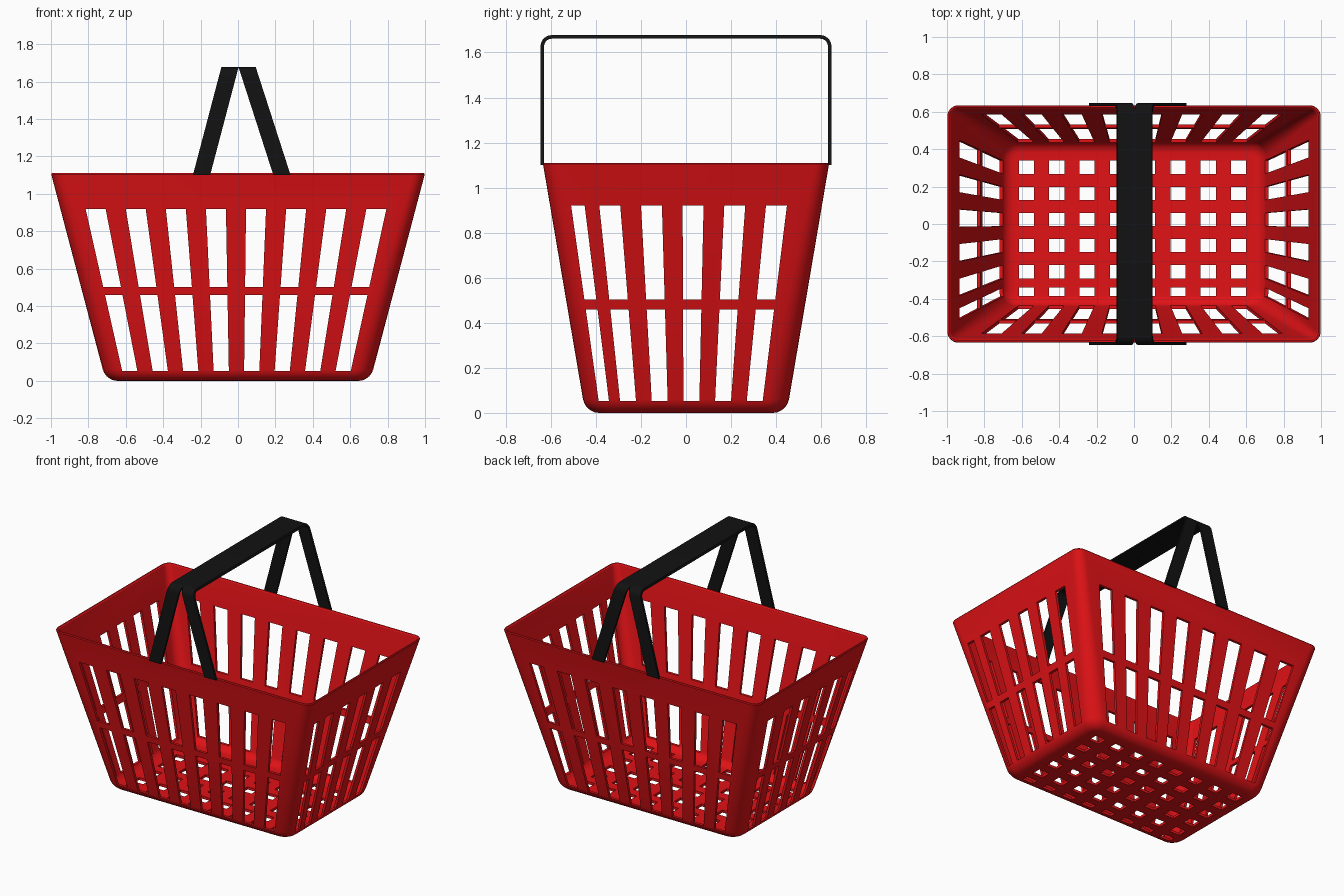
import bpy, bmesh, math

if "Cube" in bpy.data.objects:
    bpy.data.objects.remove(bpy.data.objects["Cube"])

H = 1.11          # basket height
T = 0.018         # wall thickness


def material(name, col):
    m = bpy.data.materials.new(name)
    m.diffuse_color = (*col, 1)
    m.use_nodes = True
    m.node_tree.nodes["Principled BSDF"].inputs["Base Color"].default_value = m.diffuse_color
    return m


RED = material("red_plastic", (0.75, 0.006, 0.008))
BLACK = material("black_plastic", (0.006, 0.006, 0.006))


def make(name, bm, mat=None):
    bmesh.ops.recalc_face_normals(bm, faces=bm.faces)
    me = bpy.data.meshes.new(name)
    bm.to_mesh(me)
    bm.free()
    ob = bpy.data.objects.new(name, me)
    bpy.context.collection.objects.link(ob)
    if mat:
        me.materials.append(mat)
    return ob


def select(ob):
    bpy.ops.object.select_all(action='DESELECT')
    ob.select_set(True)
    bpy.context.view_layer.objects.active = ob


# Basket shell: rounded rectangles lofted up the outside, then down the inside
def ring(bm, z, inset, n=6):
    hx = 0.707 + 0.264 * z - inset
    hy = 0.447 + 0.170 * z - inset
    r = 0.10 - 0.04 * z / H - inset
    vs = []
    for k, (sx, sy) in enumerate([(1, 1), (-1, 1), (-1, -1), (1, -1)]):
        for i in range(n + 1):
            a = math.pi / 2 * (k + i / n)
            vs.append(bm.verts.new((sx * (hx - r) + r * math.cos(a),
                                    sy * (hy - r) + r * math.sin(a), z)))
    return vs


def fillet(z0, inset, r, n=5):
    return [(z0 + r * (1 - math.sin(t)), inset + r * (1 - math.cos(t)))
            for t in (math.pi / 2 * (n - i) / n for i in range(n + 1))]


levels = fillet(0, 0, 0.06) + [(H - 0.006, 0), (H, 0.005), (H, T - 0.005), (H - 0.006, T)]
levels += fillet(T, T, 0.05)[::-1]
bm = bmesh.new()
rings = [ring(bm, z, i) for z, i in levels]
for a, b in zip(rings, rings[1:]):
    for i in range(len(a)):
        j = (i + 1) % len(a)
        bm.faces.new((a[i], a[j], b[j], b[i]))
bm.faces.new(rings[0])
bm.faces.new(rings[-1])
basket = make("basket", bm, RED)

# Slot spans, measured at z = 0.92 and narrowing towards the floor
COLS = [(-0.815 + 0.2145 * i, -0.708 + 0.2145 * i) for i in range(8)]
ROWS = [(-0.51, -0.45)] + [(-0.385 + 0.185 * i, -0.292 + 0.185 * i) for i in range(5)]
BANDS = [(0.053, 0.458), (0.503, 0.92)]


def taper(z):
    return 0.76 + 0.24 * (z - 0.053) / 0.867


def prism(bm, quad, to3d, lo, hi):
    a = [bm.verts.new(to3d(u, v, lo)) for u, v in quad]
    b = [bm.verts.new(to3d(u, v, hi)) for u, v in quad]
    bm.faces.new(a)
    bm.faces.new(b[::-1])
    for i in range(4):
        j = (i + 1) % 4
        bm.faces.new((a[i], b[i], b[j], a[j]))


def wall_cutter(name, spans, to3d):
    bm = bmesh.new()
    for a, b in spans:
        for z0, z1 in BANDS:
            s, t = taper(z0), taper(z1)
            prism(bm, [(a * s, z0), (b * s, z0), (b * t, z1), (a * t, z1)], to3d, -1.3, 1.3)
    return make(name, bm)


bm = bmesh.new()
for a, b in COLS:
    for c, d in ROWS:
        k = 0.755
        prism(bm, [(a * k, c * k), (b * k, c * k), (b * k, d * k), (a * k, d * k)],
              lambda u, v, w: (u, v, w), -0.1, 0.045)
cutters = [wall_cutter("front_slots", COLS, lambda u, v, w: (u, w, v)),
           wall_cutter("side_slots", ROWS, lambda u, v, w: (w, u, v)),
           make("floor_holes", bm)]

# Cut the slots
select(basket)
for c in cutters:
    mod = basket.modifiers.new(c.name, 'BOOLEAN')
    mod.operation = 'DIFFERENCE'
    mod.solver = 'EXACT'
    mod.object = c
    bpy.ops.object.modifier_apply(modifier=mod.name)
    c.hide_render = True
for c in cutters:
    bpy.data.objects.remove(c)
bpy.ops.object.shade_smooth_by_angle(angle=math.radians(30))


# Handle straps: a U in the y-z plane, leaning in x as it rises
def arch(hy, top, r, n=6):
    pts = [(hy, 1.10)]
    for k, cy in enumerate((hy - r, r - hy)):
        for i in range(n + 1):
            a = math.pi / 2 * (k + i / n)
            pts.append((cy + r * math.cos(a), top - r + r * math.sin(a)))
    return pts + [(-hy, 1.10)]


def strap(name, x_low, x_high, w=0.092):
    bm = bmesh.new()
    loops = []
    for (yo, zo), (yi, zi) in zip(arch(0.646, 1.677, 0.05), arch(0.63, 1.661, 0.034)):
        loop = []
        for y, z, s in ((yo, zo, -1), (yo, zo, 1), (yi, zi, 1), (yi, zi, -1)):
            x = x_low + (x_high - x_low) * (z - 1.10) / 0.577 + s * w / 2
            loop.append(bm.verts.new((x, y, z)))
        loops.append(loop)
    for a, b in zip(loops, loops[1:]):
        for i in range(4):
            j = (i + 1) % 4
            bm.faces.new((a[i], a[j], b[j], b[i]))
    bm.faces.new(loops[0])
    bm.faces.new(loops[-1])
    ob = make(name, bm, BLACK)
    select(ob)
    bpy.ops.object.shade_smooth_by_angle(angle=math.radians(30))


strap("left_handle", -0.195, -0.043)
strap("right_handle", 0.235, 0.049)
